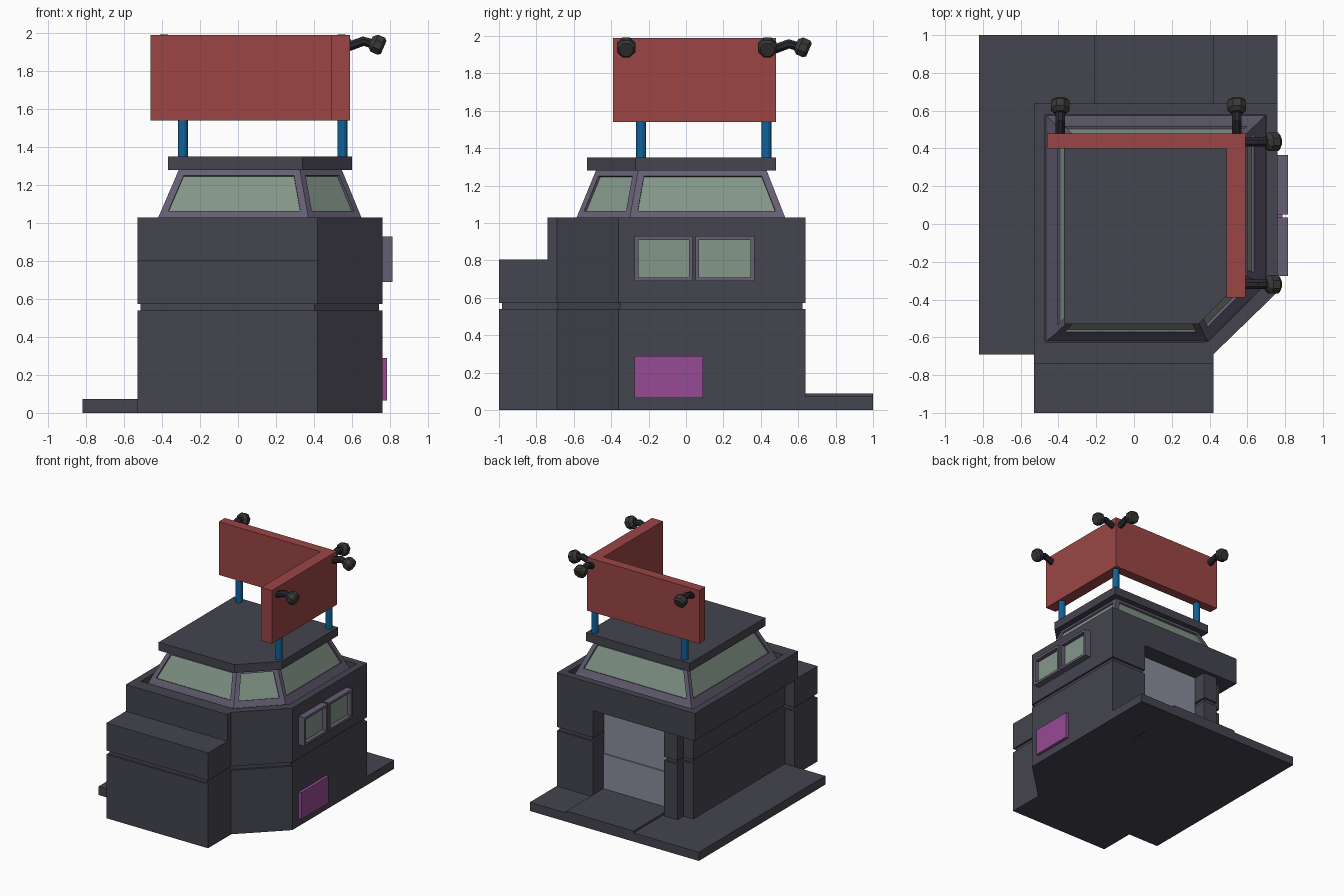
import bpy, bmesh, math
from mathutils import Vector, Matrix

if "Cube" in bpy.data.objects:
    bpy.data.objects.remove(bpy.data.objects["Cube"])


def mat(name, r, g, b):
    m = bpy.data.materials.new(name)
    m.diffuse_color = (r, g, b, 1)
    m.use_nodes = True
    m.node_tree.nodes["Principled BSDF"].inputs["Base Color"].default_value = m.diffuse_color
    return m


DARK = mat("dark_wall", .058, .058, .078)
FRAME = mat("frame", .13, .115, .17)
GLASS = mat("glass", .23, .31, .25)
RED = mat("red_panel", .33, .06, .06)
BLUE = mat("blue_post", .005, .12, .32)
PINK = mat("pink_panel", .31, .07, .30)
DOOR = mat("door_grey", .25, .27, .33)
ARM = mat("lamp_arm", .02, .02, .028)
HEAD = mat("lamp_head", .04, .04, .038)


def loft(name, rings, mats, end_mat=0, inset=None):
    """Skin a list of equal-length 3D rings and close both ends."""
    bm = bmesh.new()
    vs = [[bm.verts.new(p) for p in ring] for ring in rings]
    n = len(vs[0])
    last = []
    for a, b in zip(vs, vs[1:]):
        last = [bm.faces.new((a[i], a[(i + 1) % n], b[(i + 1) % n], b[i])) for i in range(n)]
    bm.faces.new(vs[0][::-1])
    bm.faces.new(vs[-1]).material_index = end_mat
    bmesh.ops.recalc_face_normals(bm, faces=bm.faces[:])
    if inset:
        # recessed panes in the topmost band of sides
        bmesh.ops.inset_individual(bm, faces=last, thickness=inset, use_even_offset=True)
        bmesh.ops.inset_individual(bm, faces=last, thickness=0.0, depth=-.015)
        for f in last:
            f.material_index = 1
    me = bpy.data.meshes.new(name)
    bm.to_mesh(me)
    bm.free()
    for m in mats:
        me.materials.append(m)
    ob = bpy.data.objects.new(name, me)
    bpy.context.collection.objects.link(ob)
    return ob


def at(poly, z):
    return [(x, y, z) for x, y in poly]


def prism(name, poly, z0, z1, m):
    return loft(name, [at(poly, z0), at(poly, z1)], [m])


def rect(x0, x1, y0, y1):
    return [(x0, y0), (x1, y0), (x1, y1), (x0, y1)]


def shrink(poly, d):
    """Mitred inward offset of a counter-clockwise polygon."""
    out = []
    for i, p in enumerate(poly):
        p = Vector(p)
        e1 = (p - Vector(poly[i - 1])).normalized()
        e2 = (Vector(poly[(i + 1) % len(poly)]) - p).normalized()
        n1, n2 = Vector((-e1.y, e1.x)), Vector((-e2.y, e2.x))
        out.append(tuple(p + (n1 + n2) * d / (1 + n1.dot(n2))))
    return out


def disc(center, axis, r, n):
    """Ring of n points around an axis in the xz plane."""
    a = Vector(axis).normalized()
    u = Vector((0, 1, 0))
    w = a.cross(u)
    return [Vector(center) + r * (math.cos(t) * u + math.sin(t) * w)
            for t in [(i + .5) * math.tau / n for i in range(n)]]


# ground slab and raised driveway
prism("ground_slab", [(-.82, -.69), (.40, -.69), (.40, .64), (.76, .64), (.76, 1), (-.82, 1)], 0, .073, DARK)
prism("driveway", rect(-.21, .42, .48, 1), .01, .09, DARK)

# lower walls with a groove, garage recess and back corner pillar
walls = [(-.53, -1), (.42, -1), (.42, -.69), (.76, -.36), (.76, .64), (.42, .64), (.42, .49),
         (-.22, .49), (-.22, .61), (-.35, .61), (-.35, .53), (-.44, .53), (-.44, -.69), (-.53, -.69)]
groove = shrink(walls, .016)
loft("lower_walls", [at(walls, 0), at(walls, .54), at(groove, .54), at(groove, .573),
                     at(walls, .573), at(walls, .805)], [DARK])

# overhanging upper storey with a sunken top
upper = [(-.53, -.74), (.42, -.74), (.42, -.69), (.76, -.36), (.76, .64), (-.53, .64)]
well = [(-.47, -.625), (.37, -.625), (.395, -.62), (.70, -.315), (.70, .58), (-.47, .58)]
loft("upper_walls", [at(upper, .80), at(upper, 1.03), at(well, 1.03), at(well, .93)], [DARK])

# garage door
prism("door_upper", rect(-.22, .42, .47, .497), .42, .80, DOOR)
prism("door_groove", rect(-.22, .42, .46, .492), .38, .43, DOOR)
prism("door_lower", rect(-.22, .42, .47, .503), .08, .385, DOOR)


# sloped glass cab and flat roof
def cab(x0, x1, x2, y0, y1, y2):
    return [(x0, y0), (x1, y0), (x2, y1), (x2, y2), (x0, y2)]


loft("glass_cab", [at(cab(-.465, .39, .695, -.62, -.32, .575), .93),
                   at(cab(-.42, .37, .65, -.585, -.30, .53), 1.03),
                   at(cab(-.31, .325, .545, -.48, -.255, .43), 1.285)],
     [FRAME, GLASS], inset=.036)
prism("roof", cab(-.37, .34, .60, -.53, -.27, .48), 1.28, 1.35, DARK)

# side windows and lower panel
for i, (y0, y1) in enumerate([(-.275, .035), (.05, .365)]):
    outer, inner = rect(y0, y1, .69, .93), rect(y0 + .02, y1 - .02, .71, .91)
    loft(f"side_window_{i + 1}",
         [[(x, y, z) for y, z in r] for x, r in [(.74, outer), (.815, outer), (.815, inner), (.78, inner)]],
         [FRAME, GLASS], end_mat=1)
prism("side_panel", rect(.74, .785, -.275, .09), .065, .29, PINK)

# L-shaped sign board on three posts
prism("sign_board", [(-.46, .40), (.49, .40), (.49, -.39), (.59, -.39), (.59, .48), (-.46, .48)],
      1.54, 1.99, RED)
for i, (x, y) in enumerate([(-.29, .43), (.55, .43), (.55, -.24)]):
    loft(f"sign_post_{i + 1}", [disc((x, y, z), (0, 0, 1), .028, 12) for z in (1.34, 1.56)], [BLUE])


# sign lamps: bent arm and tilted head, modelled pointing along +x
def lamp(i, x, y, turn):
    path = [((-.02, 0, -.005), (1, 0, .2)), ((.07, 0, .028), (1, 0, .1)), ((.13, 0, .01), (1, 0, -.4))]
    arm = loft(f"lamp_arm_{i}", [disc(p, a, .027, 8) for p, a in path], [ARM])
    axis = Vector((.92, 0, -.4)).normalized()
    start = Vector((.108, 0, .026))
    head = loft(f"lamp_head_{i}", [disc(start + axis * d, axis, r, 8)
                for d, r in [(0, .032), (.022, .053), (.062, .053), (.076, .04)]], [HEAD])
    for ob in (arm, head):
        ob.matrix_world = Matrix.Translation((x, y, 1.93)) @ Matrix.Rotation(turn, 4, 'Z')


for i, args in enumerate([(.59, -.32, 0), (.59, .435, 0), (-.39, .48, math.pi / 2), (.545, .48, math.pi / 2)]):
    lamp(i + 1, *args)
